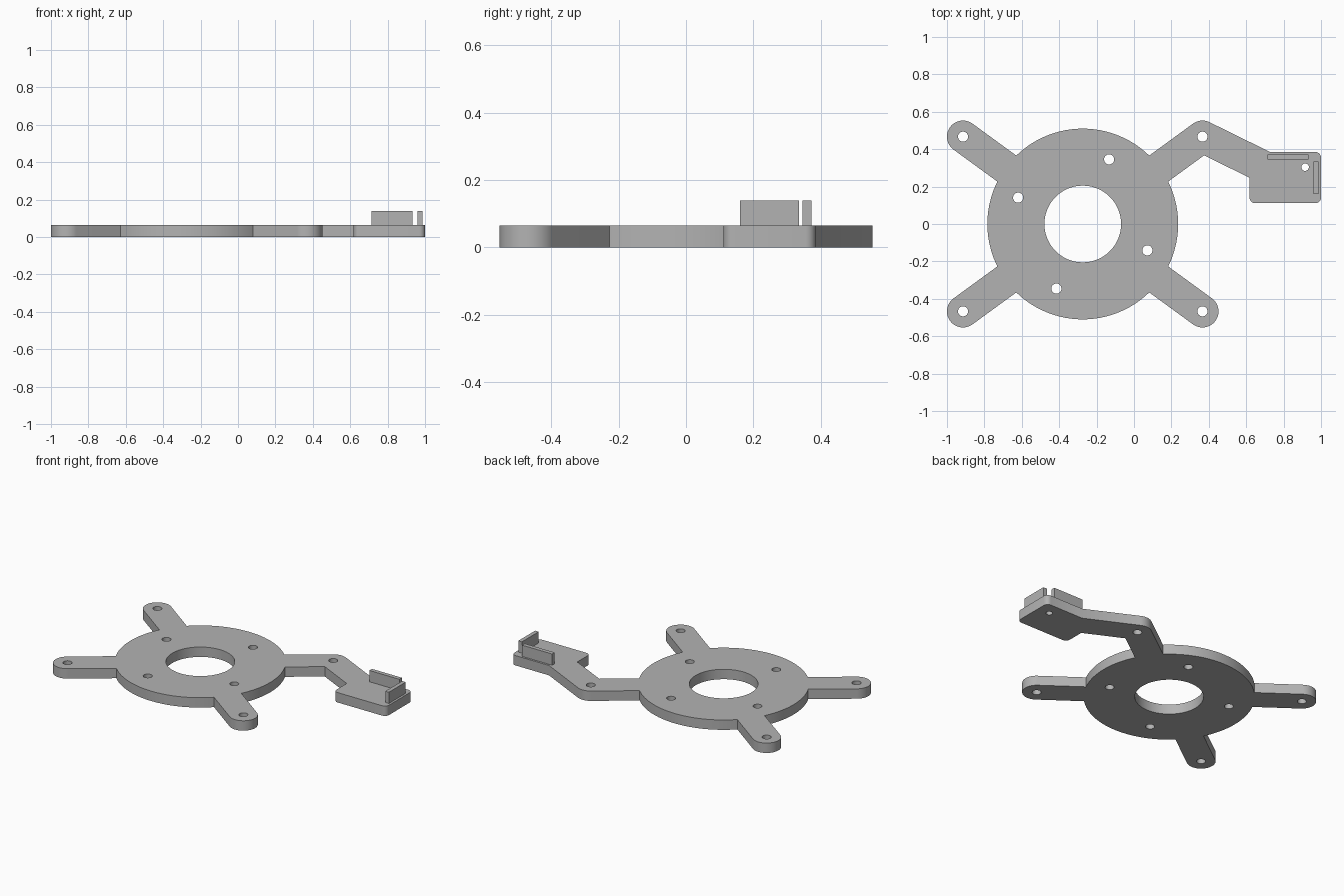
import bpy, bmesh
from math import radians, degrees, asin, atan2, cos, sin, tan
from mathutils import Vector

cube = bpy.data.objects.get("Cube")
if cube:
    bpy.data.objects.remove(cube, do_unlink=True)

grey = bpy.data.materials.new("plain grey")
grey.use_nodes = True
grey.diffuse_color = (0.45, 0.45, 0.45, 1)
grey.node_tree.nodes["Principled BSDF"].inputs["Base Color"].default_value = grey.diffuse_color

THICK, WALL_TOP = 0.065, 0.139
CENTRE = Vector((-0.274, 0))
DISC_R, BORE_R, HOLE_R = 0.51, 0.205, 0.027
ARM_W = 0.086                          # half width of arms and link
REACH = Vector((0.64, 0.467))          # disc centre to arm hole
LINK_DIR = -26.2                       # direction of the link, degrees
LEFT, RIGHT, FRONT, BACK = 0.618, 1.0, 0.111, 0.385   # side plate
FILLET = 0.03


def polar(c, r, deg):
    return Vector(c) + r * Vector((cos(radians(deg)), sin(radians(deg))))


def arc(c, r, start, end, step=4):
    n = max(2, round(abs(end - start) / step))
    return [polar(c, r, start + (end - start) * i / n) for i in range(n + 1)]


def circle(c, r, step=9):
    return arc(c, r, 0, 360, step)[:-1]


def finish(bm, name):
    bmesh.ops.recalc_face_normals(bm, faces=bm.faces)
    mesh = bpy.data.meshes.new(name)
    bm.to_mesh(mesh)
    bm.free()
    mesh.materials.append(grey)
    obj = bpy.data.objects.new(name, mesh)
    bpy.context.collection.objects.link(obj)
    return obj


def slab(name, loops, height):
    """Flat sheet bounded by the first loop, pierced by the rest, then thickened."""
    bm = bmesh.new()
    for loop in loops:
        vs = [bm.verts.new((p.x, p.y, 0)) for p in loop]
        for a, b in zip(vs, vs[1:] + vs[:1]):
            bm.edges.new((a, b))
    bmesh.ops.triangle_fill(bm, edges=bm.edges[:], use_beauty=True, normal=(0, 0, 1))
    out = bmesh.ops.extrude_face_region(bm, geom=bm.faces[:], use_keep_orig=True)
    top = [v for v in out["geom"] if isinstance(v, bmesh.types.BMVert)]
    bmesh.ops.translate(bm, verts=top, vec=(0, 0, height))
    return finish(bm, name)


def box(name, x0, x1, y0, y1, z0, z1):
    bm = bmesh.new()
    bmesh.ops.create_cube(bm, size=1)
    for v in bm.verts:
        v.co = (x1 if v.co.x > 0 else x0, y1 if v.co.y > 0 else y0, z1 if v.co.z > 0 else z0)
    return finish(bm, name)


# Outline: disc arcs joined by four arms, one carrying the link and side plate
tilt = degrees(atan2(REACH.y, REACH.x))
spread = degrees(asin(ARM_W / DISC_R))
angles = [tilt, 180 - tilt, 180 + tilt, 360 - tilt]
tips = [polar(CENTRE, REACH.length, a) for a in angles]
outline = []
for i, (a, tip) in enumerate(zip(angles, tips)):
    if i == 0:
        # Inner elbow, link edges, then rounded plate corners
        half = (tilt - LINK_DIR) / 2
        elbow = polar(tip, ARM_W / cos(radians(half)), (tilt + LINK_DIR) / 2 - 90)
        shoulder = polar(tip, ARM_W, LINK_DIR + 90)
        slope = tan(radians(LINK_DIR))
        outline += [polar(CENTRE, DISC_R, a - spread), elbow,
                    Vector((LEFT, elbow.y + slope * (LEFT - elbow.x)))]
        for x, y, start in ((LEFT + FILLET, FRONT + FILLET, 180),
                            (RIGHT - FILLET, FRONT + FILLET, 270),
                            (RIGHT - FILLET, BACK - FILLET, 0)):
            outline += arc((x, y), FILLET, start, start + 90, 15)
        outline.append(Vector((shoulder.x + (BACK - shoulder.y) / slope, BACK)))
        outline += arc(tip, ARM_W, LINK_DIR + 90, a + 90)
    else:
        outline += arc(tip, ARM_W, a - 90, a + 90)
    following = angles[i + 1] if i < 3 else tilt + 360
    rim = arc(CENTRE, DISC_R, a + spread, following - spread, 3)
    outline += rim if i < 3 else rim[:-1]

# Bore, arm holes, four disc holes and the small plate hole
holes = [circle(CENTRE, BORE_R, 4)]
holes += [circle(t, HOLE_R) for t in tips]
holes += [circle(polar(CENTRE, 0.373, 67.8 + 90 * k), HOLE_R) for k in range(4)]
holes.append(circle((0.915, 0.304), 0.02))
base = slab("mounting_plate", [outline] + holes, THICK)

bpy.ops.object.select_all(action='DESELECT')
base.select_set(True)
bpy.context.view_layer.objects.active = base
bpy.ops.object.shade_smooth_by_angle(angle=radians(30))

# Upright tabs on the side plate
box("back_tab", 0.714, 0.932, 0.345, 0.372, THICK, WALL_TOP)
box("left_tab", 0.96, 0.986, 0.16, 0.335, THICK, WALL_TOP)
